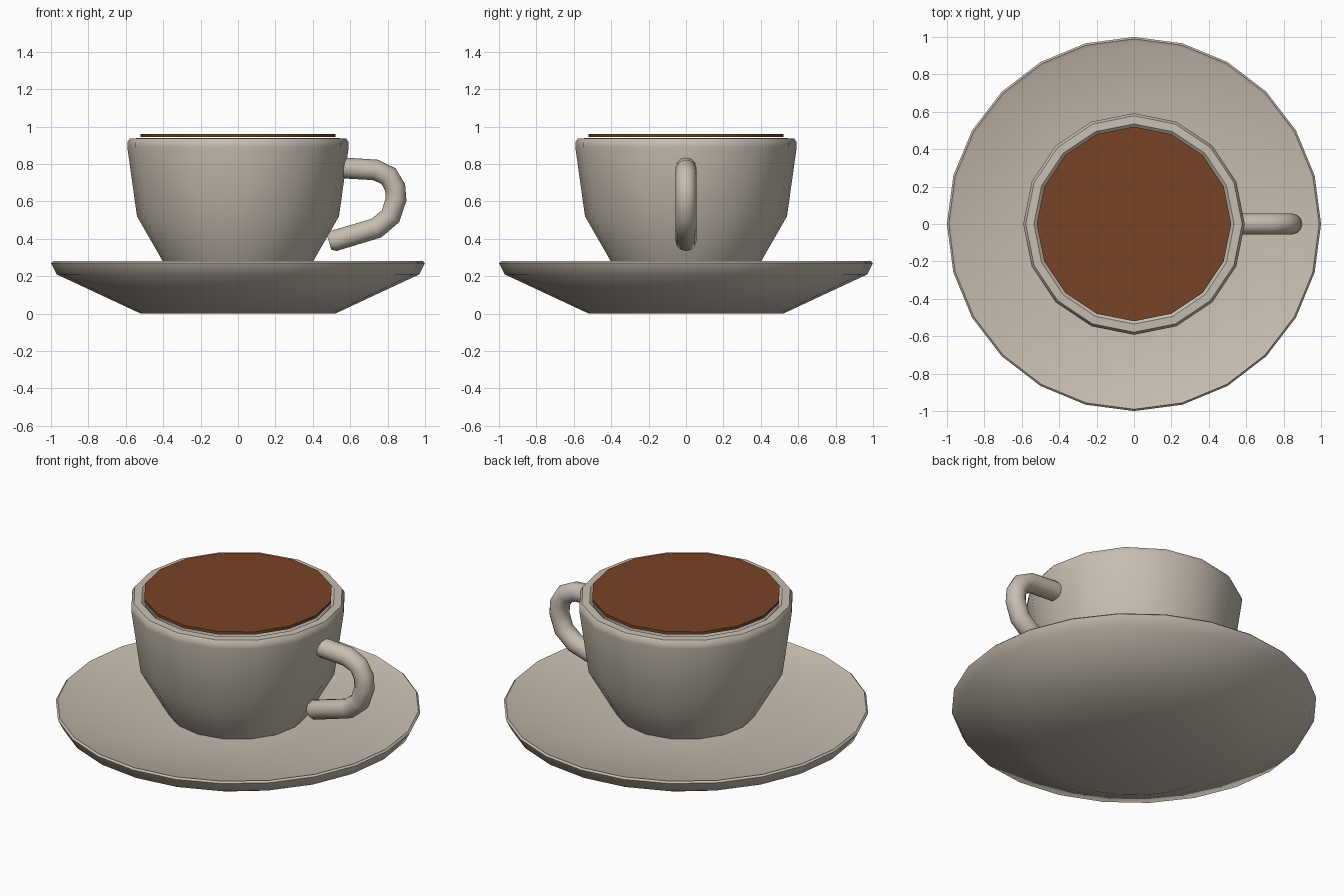
import bpy, bmesh, math

if "Cube" in bpy.data.objects:
    bpy.data.objects.remove(bpy.data.objects["Cube"])


def material(name, rgb):
    m = bpy.data.materials.new(name)
    m.diffuse_color = (*rgb, 1)
    m.use_nodes = True
    m.node_tree.nodes["Principled BSDF"].inputs["Base Color"].default_value = m.diffuse_color
    return m


china = material("warm_grey_china", (0.57, 0.515, 0.44))
brown = material("coffee_brown", (0.19, 0.056, 0.019))


def smooth(ob, angle):
    bpy.ops.object.select_all(action='DESELECT')
    ob.select_set(True)
    bpy.context.view_layer.objects.active = ob
    bpy.ops.object.shade_smooth_by_angle(angle=math.radians(angle))


def lathe(name, profile, sides, mat, angle):
    """Turn an (r, z) profile around z; both ends are capped."""
    bm = bmesh.new()
    rings = [[bm.verts.new((r * math.cos(2 * math.pi * i / sides),
                            r * math.sin(2 * math.pi * i / sides), z))
              for i in range(sides)] for r, z in profile]
    for a, b in zip(rings, rings[1:]):
        for i in range(sides):
            j = (i + 1) % sides
            bm.faces.new((a[i], a[j], b[j], b[i]))
    bm.faces.new(rings[0][::-1])
    bm.faces.new(rings[-1])
    bmesh.ops.recalc_face_normals(bm, faces=bm.faces)
    me = bpy.data.meshes.new(name)
    bm.to_mesh(me)
    bm.free()
    me.materials.append(mat)
    ob = bpy.data.objects.new(name, me)
    bpy.context.collection.objects.link(ob)
    smooth(ob, angle)
    return ob


# saucer: sloped underside, thin lip, shallow dished top
lathe("saucer", [(0.52, 0.0), (0.97, 0.21), (1.0, 0.27), (0.99, 0.28),
                 (0.975, 0.272), (0.40, 0.25)], 24, china, 40)

# cup: flared outside, rounded rim, hollow inside
lathe("cup", [(0.365, 0.22), (0.405, 0.285), (0.54, 0.52), (0.592, 0.89),
              (0.592, 0.915), (0.578, 0.936), (0.535, 0.938), (0.515, 0.92),
              (0.48, 0.52), (0.33, 0.29)], 16, china, 40)

# coffee: thin disc on the rim
lathe("coffee", [(0.52, 0.943), (0.52, 0.96)], 16, brown, 30)

# handle: round tube along a path of (x, z, radius factor)
path = [(0.54, 0.78, 1), (0.735, 0.768, 1), (0.805, 0.735, 1),
        (0.84, 0.675, 1), (0.845, 0.61, 1), (0.815, 0.52, 1),
        (0.74, 0.457, 1), (0.51, 0.388, 1), (0.487, 0.381, 0.72)]
cu = bpy.data.curves.new("handle_path", 'CURVE')
cu.dimensions = '3D'
cu.bevel_depth = 0.056
cu.bevel_resolution = 4
cu.use_fill_caps = True
sp = cu.splines.new('POLY')
sp.points.add(len(path) - 1)
for p, (x, z, r) in zip(sp.points, path):
    p.co = (x, 0, z, 1)
    p.radius = r
tube = bpy.data.objects.new("handle", cu)
bpy.context.collection.objects.link(tube)
bpy.ops.object.select_all(action='DESELECT')
tube.select_set(True)
bpy.context.view_layer.objects.active = tube
bpy.ops.object.convert(target='MESH')
handle = bpy.context.view_layer.objects.active
handle.data.materials.clear()
handle.data.materials.append(china)
smooth(handle, 50)
